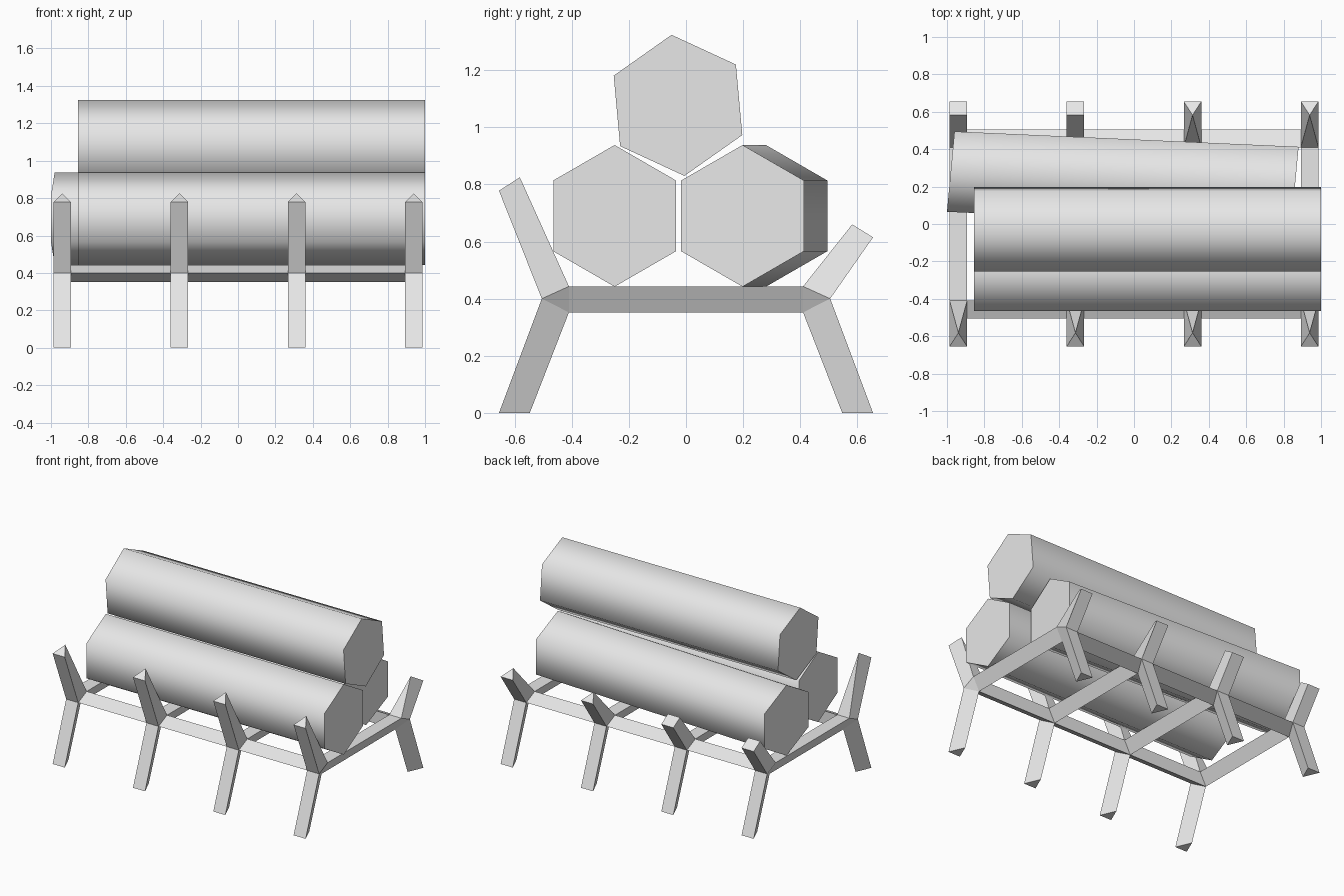
import bpy, bmesh, math

cube = bpy.data.objects.get("Cube")
if cube:
    bpy.data.objects.remove(cube, do_unlink=True)

# Single plain colour
GREY = (0.8, 0.8, 0.8, 1)
grey = bpy.data.materials.new("plain grey")
grey.use_nodes = True
grey.diffuse_color = GREY
grey.node_tree.nodes["Principled BSDF"].inputs["Base Color"].default_value = GREY


def finish(name, bm):
    bmesh.ops.recalc_face_normals(bm, faces=bm.faces[:])
    mesh = bpy.data.meshes.new(name)
    bm.to_mesh(mesh)
    bm.free()
    mesh.materials.append(grey)
    obj = bpy.data.objects.new(name, mesh)
    bpy.context.collection.objects.link(obj)
    return obj


def log(name, start, end, turn=0, skew=0):
    """Six-sided log with smooth sides and flat ends; skew slants the ends."""
    bm = bmesh.new()
    rings = []
    for cx, cy, cz in (start, end):
        ring = []
        for i in range(6):
            a = math.radians(90 + turn + 60 * i)
            dy, dz = 0.248 * math.cos(a), 0.248 * math.sin(a)
            ring.append(bm.verts.new((cx + skew * dy, cy + dy, cz + dz)))
        rings.append(ring)
        bm.faces.new(ring)
    first, last = rings
    for i in range(6):
        j = (i + 1) % 6
        side = bm.faces.new((first[i], first[j], last[j], last[i]))
        side.smooth = True
    return finish(name, bm)


# Stack of three logs
log("front_log", (-0.855, -0.25, 0.69), (1, -0.25, 0.69))
log("back_log", (-0.98, 0.28, 0.69), (0.86, 0.198, 0.69), skew=0.093)
log("top_log", (-0.855, -0.028, 1.077), (1, -0.028, 1.077), turn=5.2)

# Rack: four trestles joined by two rails, all of triangular section
HALF = 0.047
bm = bmesh.new()


def face(*verts):
    """Add a face, merging repeated corners."""
    bm.faces.new(list(dict.fromkeys(verts)))


def pair(x, y, z):
    return [bm.verts.new((x + d, y, z)) for d in (-HALF, HALF)]


def trestle_side(x, s, square):
    """Leg and prong on one side; s is -1 at the front and 1 at the back."""
    outer = pair(x, s * 0.505, 0.4)
    top = pair(x, s * 0.41, 0.443)
    low = bm.verts.new((x, s * 0.41, 0.352))
    foot = pair(x, s * 0.655, 0)
    heel = bm.verts.new((x, s * 0.547, 0))
    tip_z, peak_z = (0.778, 0.825) if s < 0 else (0.615, 0.66)
    tip = pair(x, s * 0.655, tip_z)
    if square:
        peak = pair(x, s * 0.582, peak_z)
    else:
        peak = [bm.verts.new((x, s * 0.582, peak_z))] * 2
    # Leg
    face(outer[0], outer[1], foot[1], foot[0])
    face(foot[0], foot[1], heel)
    # Prong
    face(outer[0], outer[1], tip[1], tip[0])
    face(top[0], top[1], peak[1], peak[0])
    face(tip[0], tip[1], peak[1], peak[0])
    for i in (0, 1):
        face(outer[i], foot[i], heel, low)
        face(outer[i], top[i], peak[i], tip[i])
    return outer, top, low


previous = None
for n in range(4):
    x = -0.939 + n * 0.626
    sides = [trestle_side(x, -1, False), trestle_side(x, 1, n < 2)]
    # Crossbar
    (_, top_a, low_a), (_, top_b, low_b) = sides
    face(top_a[0], top_a[1], top_b[1], top_b[0])
    for i in (0, 1):
        face(top_a[i], low_a, low_b, top_b[i])
    # Rails from the trestle before, closed off at both ends
    for k, (outer, top, low) in enumerate(sides):
        if previous:
            o, t, l = previous[k]
            face(o[1], t[1], top[0], outer[0])
            face(t[1], l, low, top[0])
            face(l, o[1], outer[0], low)
        if n == 0:
            face(outer[0], top[0], low)
        if n == 3:
            face(outer[1], top[1], low)
    previous = sides

finish("log_rack", bm)
